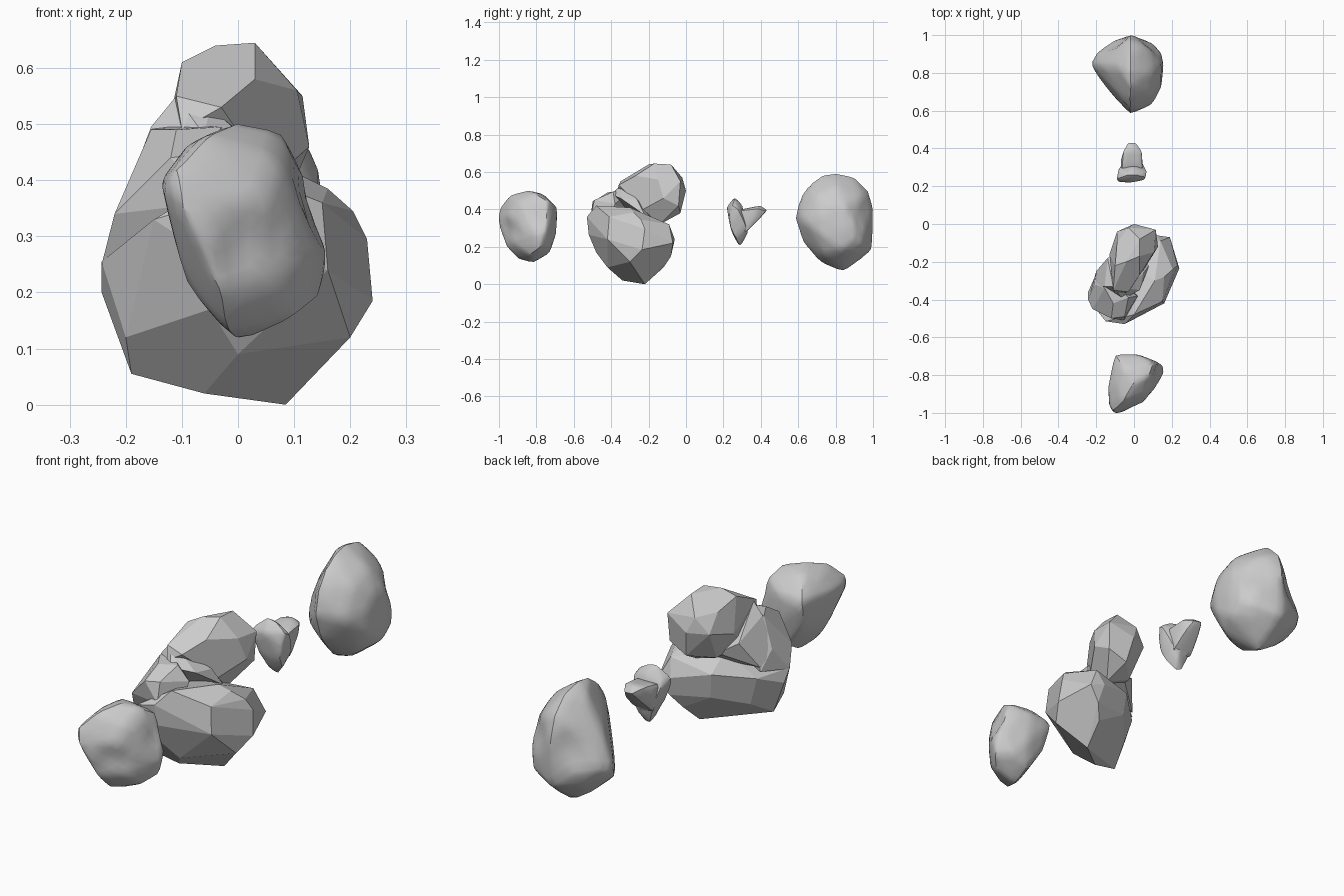
import bpy, bmesh
from mathutils import Vector


def hull(name, pts, smooth=0, dents=()):
    """Convex boulder through key points, optionally rounded and dented."""
    bm = bmesh.new()
    for p in pts:
        bm.verts.new(p)
    res = bmesh.ops.convex_hull(bm, input=bm.verts)
    junk = {v for v in res["geom_interior"] + res["geom_unused"] if isinstance(v, bmesh.types.BMVert)}
    bmesh.ops.delete(bm, geom=list(junk), context='VERTS')
    if smooth:
        box = lambda f: Vector([f(v.co[i] for v in bm.verts) for i in range(3)])
        lo, hi = box(min), box(max)
        bmesh.ops.subdivide_edges(bm, edges=bm.edges[:], cuts=3, use_grid_fill=True)
        for _ in range(smooth):
            bmesh.ops.smooth_vert(bm, verts=bm.verts[:], factor=0.5,
                                  use_axis_x=True, use_axis_y=True, use_axis_z=True)
        lo2, hi2 = box(min), box(max)
        for v in bm.verts:
            for i in range(3):
                v.co[i] = lo[i] + (v.co[i] - lo2[i]) * (hi[i] - lo[i]) / (hi2[i] - lo2[i])
        for c, r, push in dents:
            for v in bm.verts:
                d = (v.co - Vector(c)).length / r
                if d < 1:
                    v.co += Vector(push) * (1 - d * d) ** 2
    else:
        bmesh.ops.dissolve_limit(bm, angle_limit=0.2, verts=bm.verts[:], edges=bm.edges[:])
    bmesh.ops.recalc_face_normals(bm, faces=bm.faces[:])
    me = bpy.data.meshes.new(name)
    bm.to_mesh(me)
    bm.free()
    ob = bpy.data.objects.new(name, me)
    bpy.context.collection.objects.link(ob)
    return ob


def fuse(base, *others):
    """Union the lobes into the base rock."""
    bpy.context.view_layer.objects.active = base
    for o in others:
        m = base.modifiers.new("join", 'BOOLEAN')
        m.operation, m.object, m.solver = 'UNION', o, 'EXACT'
        bpy.ops.object.modifier_apply(modifier=m.name)
        bpy.data.objects.remove(o)
    return base


def shade(ob, angle):
    bpy.ops.object.select_all(action='DESELECT')
    ob.select_set(True)
    bpy.context.view_layer.objects.active = ob
    bpy.ops.object.shade_smooth_by_angle(angle=angle)


# Front rock: rounded, with a dished face and a notch above the right bulge
front = hull("front_rock", [
    (0, -.84, .50), (.08, -.80, .485), (.10, -.74, .45), (-.05, -.76, .48), (-.09, -.84, .46),
    (-.06, -.94, .475), (.07, -.89, .44), (-.135, -.86, .40), (-.10, -1, .36), (-.11, -.985, .42),
    (-.13, -.95, .38), (-.04, -.985, .29), (.05, -.94, .37), (.105, -.87, .30), (.05, -.95, .24),
    (-.03, -.96, .21), (.10, -.83, .165), (0, -.815, .12), (-.02, -.89, .14), (-.09, -.87, .22),
    (-.10, -.69, .40), (.01, -.69, .41), (.03, -.695, .27), (-.08, -.72, .28), (0, -.73, .17),
    (.07, -.71, .40), (.11, -.77, .40), (.155, -.79, .27), (.15, -.75, .29), (.145, -.78, .20),
    (.12, -.73, .28), (.09, -.73, .2)],
    1, [((.03, -.95, .27), .11, (-.01, .025, 0)), ((.13, -.79, .35), .07, (-.015, 0, 0))])
shade(front, 0.6)

# Middle boulder: faceted base, left shoulder, saddle and tilted top block
base = hull("middle_boulder", [
    (.085, -.22, 0), (-.06, -.34, .02), (-.19, -.36, .055), (-.20, -.42, .12), (-.243, -.36, .2),
    (-.243, -.40, .255), (-.15, -.515, .33), (-.05, -.53, .36), (-.05, -.52, .265), (-.05, -.48, .17),
    (0, -.42, .09), (.16, -.42, .24), (.15, -.41, .36), (0, -.48, .42), (.2, -.3, .12),
    (.24, -.235, .185), (.23, -.22, .295), (.205, -.24, .345), (.16, -.28, .385), (.11, -.3, .41),
    (.19, -.07, .22), (.12, -.06, .24), (.14, -.08, .15), (.14, -.09, .32), (.1, -.12, .09),
    (-.04, -.12, .17), (-.05, -.11, .28), (-.19, -.24, .25), (-.15, -.25, .12), (-.06, -.2, .36)])
shoulder = hull("shoulder", [
    (-.243, -.40, .25), (-.22, -.45, .34), (-.12, -.50, .44), (-.05, -.49, .45), (-.11, -.42, .49),
    (-.03, -.39, .495), (-.155, -.34, .49), (-.21, -.32, .36), (-.20, -.25, .28), (.02, -.38, .43),
    (-.05, -.51, .36), (-.08, -.3, .3), (0, -.42, .3), (-.13, -.29, .50)])
saddle = hull("saddle", [
    (-.11, -.33, .55), (-.155, -.33, .495), (-.2, -.25, .30), (-.14, -.18, .42), (-.06, -.14, .37),
    (.03, -.35, .46), (.05, -.26, .45), (.08, -.22, .37), (.02, -.16, .33), (-.06, -.40, .48),
    (-.21, -.33, .35), (-.05, -.34, .53)])
top = hull("top_block", [
    (.03, -.17, .645), (.03, -.08, .64), (-.04, -.2, .64), (-.10, -.22, .61), (-.11, -.35, .55),
    (-.10, -.37, .49), (-.03, -.36, .53), (.03, -.27, .58), (.105, -.15, .56), (.115, -.03, .55),
    (.127, -.12, .46), (.11, -.04, .42), (0, 0, .5), (-.03, -.02, .57), (-.09, -.04, .5),
    (-.09, -.1, .58), (-.13, -.16, .47), (.02, -.03, .38), (.04, -.14, .32), (-.07, -.12, .36),
    (-.1, -.28, .38), (.06, -.23, .40)])
fuse(base, shoulder, saddle, top)

# Small rock: upright wedge with a tail pointing back
wedge = hull("small_rock", [
    (-.03, .26, .46), (.01, .26, .45), (-.09, .24, .41), (-.08, .225, .38), (-.08, .29, .39),
    (.06, .25, .42), (.065, .28, .40), (.05, .235, .37), (-.02, .22, .41), (0, .30, .42),
    (-.06, .24, .30), (.045, .24, .30), (.045, .32, .31), (-.06, .32, .31), (-.04, .26, .25),
    (.035, .265, .25), (0, .285, .21), (-.025, .295, .215), (.02, .33, .28)], 1)
tail = hull("small_rock_tail", [
    (-.065, .28, .395), (.045, .28, .395), (-.07, .335, .37), (.03, .35, .375), (-.055, .385, .41),
    (-.01, .395, .418), (.04, .38, .405), (-.03, .43, .395), (.01, .425, .39), (-.045, .385, .345),
    (.03, .385, .345), (-.06, .32, .28), (.04, .32, .28), (-.01, .27, .27)], 1)
shade(fuse(wedge, tail), 0.7)

# Rear rock: ridge ring in the middle, dome on the right, peak on the left, widest low down
ridge = [(.80, .59), (.90, .57), (.97, .50), (1, .40), (.99, .3), (.99, .19), (.93, .14), (.84, .075),
         (.72, .125), (.63, .23), (.588, .36), (.61, .46), (.66, .53), (.73, .58)]
rear = [(-.015, y, z) for y, z in ridge]
cy, cz = .82, .29
rear += [(.095, cy + (y - cy) * .8, cz + (z - cz) * .75) for y, z in ridge[::2]]
rear += [(.143, cy + (y - cy) * .45, cz + (z - cz) * .45) for y, z in ridge[1::2]]
rear += [(.155, .84, .29), (.11, .94, .22), (-.22, .845, .26), (-.19, .90, .28), (-.19, .80, .21),
         (-.16, .84, .41), (-.11, .965, .27), (-.12, .70, .25), (-.08, .83, .54), (-.10, .84, .13),
         (-.12, .93, .2), (-.10, .72, .42), (-.09, .93, .44)]
shade(hull("rear_rock", rear, 1, [((.12, .96, .40), .13, (-.01, -.02, 0)),
                                  ((-.1, .98, .35), .12, (.015, -.01, 0))]), 0.6)
